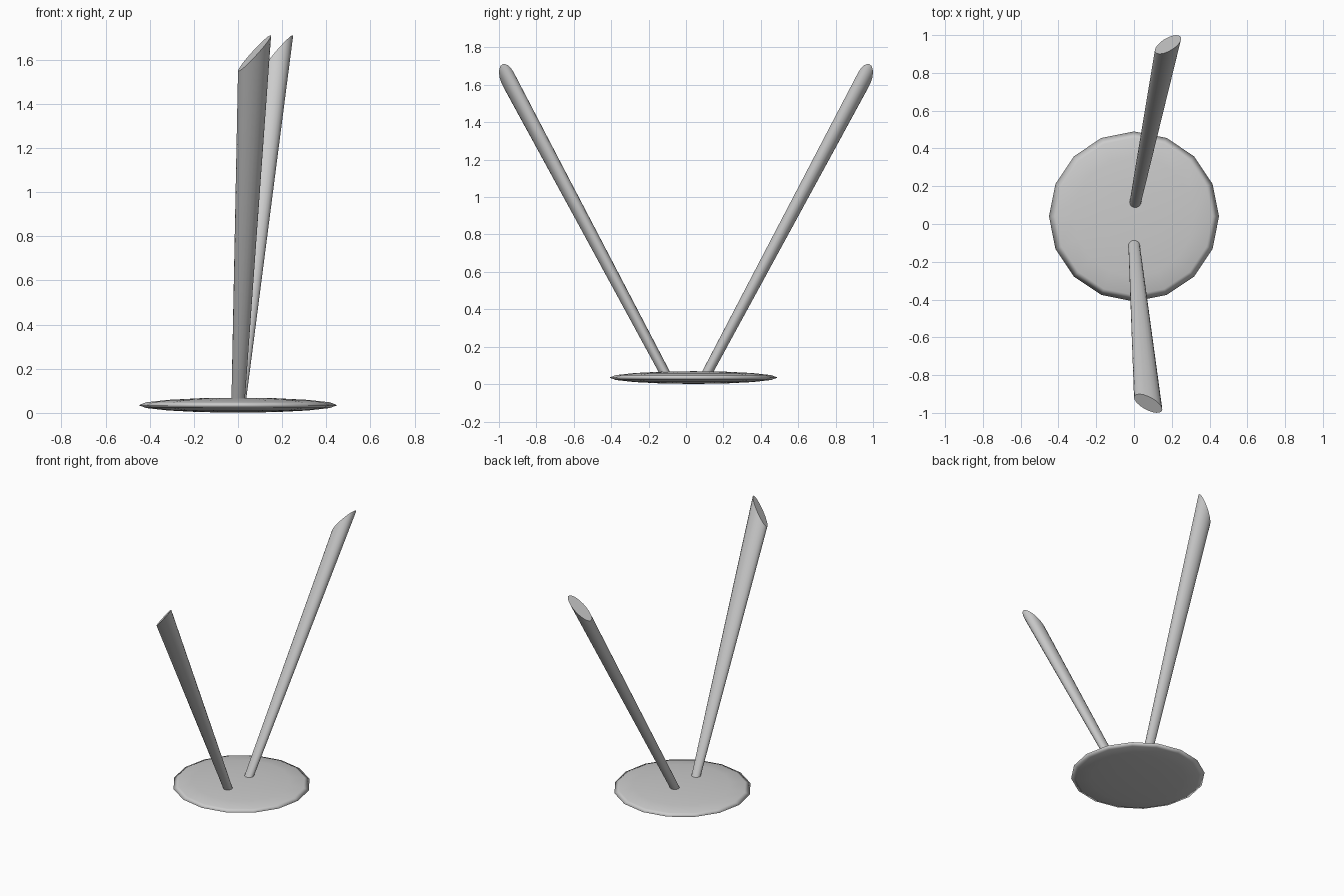
import bpy, bmesh, math
from mathutils import Vector

if "Cube" in bpy.data.objects:
    bpy.data.objects.remove(bpy.data.objects["Cube"])

SIDES = 20


def ring(bm, center, major, minor):
    """Elliptical ring spanned by two half-axis vectors."""
    c, a, b = Vector(center), Vector(major), Vector(minor)
    verts = []
    for i in range(SIDES):
        t = 2 * math.pi * i / SIDES
        verts.append(bm.verts.new(c + a * math.cos(t) + b * math.sin(t)))
    return verts


def antenna(name, side, foot_x, tip_x, tip_half):
    """Flattened tapering rod leaning to one side, with a slanted cut at the tip."""
    bm = bmesh.new()
    foot = ring(bm, (foot_x, side * 0.105, 0.045), (0.03, 0, 0), (0, 0.024, -side * 0.012))
    tip = ring(bm, (tip_x, side * 0.95, 1.63), (tip_half, side * 0.032, 0.08), (0, 0.038, -side * 0.018))
    for i in range(SIDES):
        j = (i + 1) % SIDES
        bm.faces.new((foot[i], foot[j], tip[j], tip[i]))
    bm.faces.new(foot[::-1])
    bm.faces.new(tip)
    bmesh.ops.recalc_face_normals(bm, faces=bm.faces)
    mesh = bpy.data.meshes.new(name)
    bm.to_mesh(mesh)
    bm.free()
    obj = bpy.data.objects.new(name, mesh)
    bpy.context.collection.objects.link(obj)
    bpy.ops.object.select_all(action='DESELECT')
    obj.select_set(True)
    bpy.context.view_layer.objects.active = obj
    bpy.ops.object.shade_smooth_by_angle(angle=math.radians(35))


# Base: squashed low-poly sphere
bpy.ops.mesh.primitive_uv_sphere_add(segments=16, ring_count=8, radius=1, location=(0, 0.04, 0.035))
base = bpy.context.object
base.name = "base_disc"
base.scale = (0.45, 0.45, 0.034)
bpy.ops.object.transform_apply(location=False, rotation=False, scale=True)
bpy.ops.object.shade_smooth()

# Pair of antennas
antenna("front_antenna", -1, 0.0, 0.075, 0.075)
antenna("back_antenna", 1, 0.005, 0.18, 0.07)
